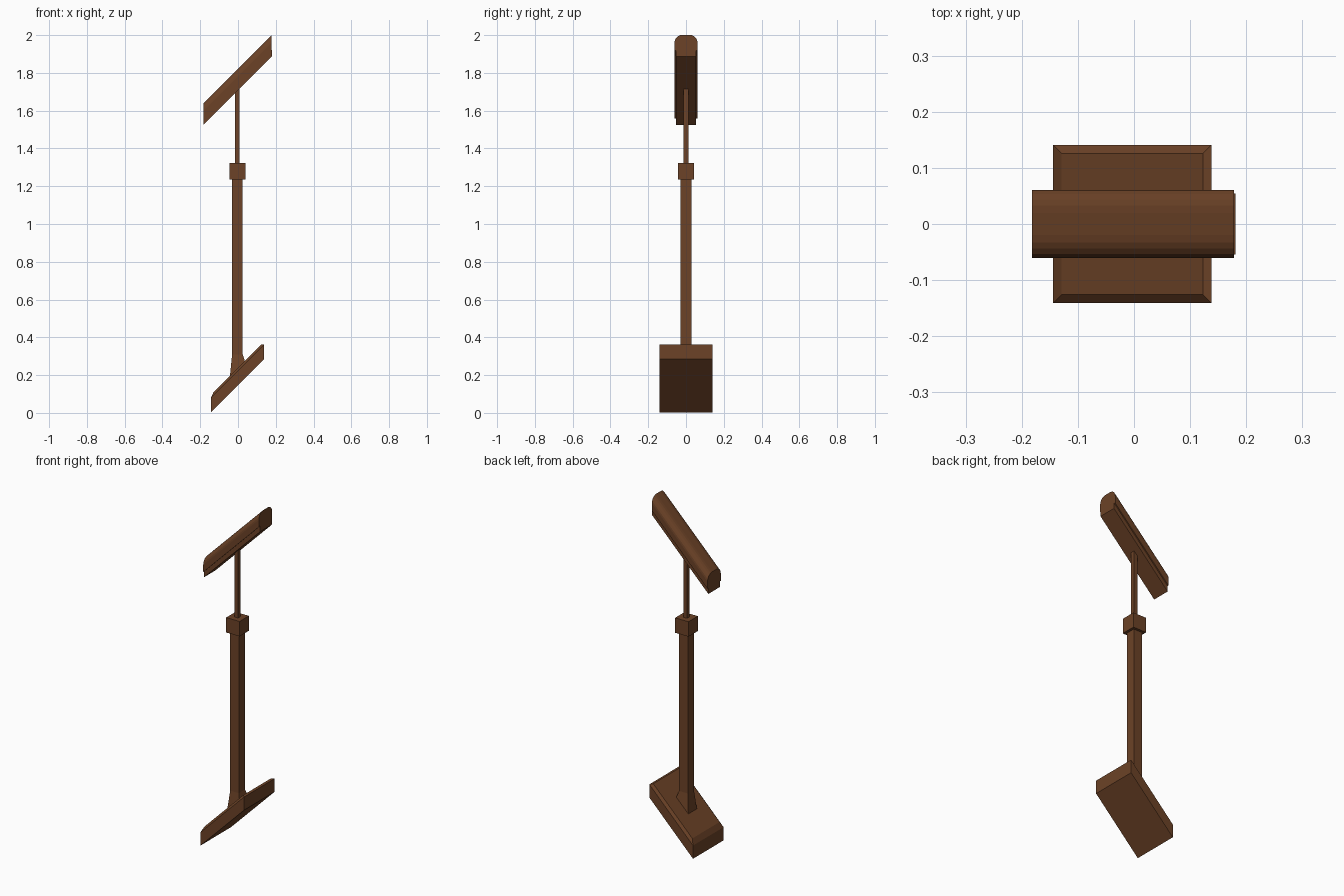
import bpy, bmesh, math

if "Cube" in bpy.data.objects:
    bpy.data.objects.remove(bpy.data.objects["Cube"])

wood = bpy.data.materials.new("brown_wood")
wood.diffuse_color = (0.15, 0.055, 0.02, 1)
wood.use_nodes = True
wood.node_tree.nodes["Principled BSDF"].inputs["Base Color"].default_value = wood.diffuse_color


def loft(name, rings):
    """Closed solid through rings of points, all with the same count."""
    bm = bmesh.new()
    loops = [[bm.verts.new(p) for p in ring] for ring in rings]
    n = len(loops[0])
    for a, b in zip(loops, loops[1:]):
        for i in range(n):
            j = (i + 1) % n
            bm.faces.new((a[i], a[j], b[j], b[i]))
    bm.faces.new(loops[0])
    bm.faces.new(loops[-1])
    bmesh.ops.recalc_face_normals(bm, faces=bm.faces)
    me = bpy.data.meshes.new(name)
    bm.to_mesh(me)
    bm.free()
    me.materials.append(wood)
    ob = bpy.data.objects.new(name, me)
    bpy.context.collection.objects.link(ob)
    return ob


def square(h, z, slope=0, cx=-0.003):
    """Square ring of half width h; slope 1 tilts it along the stair pitch."""
    return [(cx + sx * h, sy * h, z + slope * (cx + sx * h))
            for sx, sy in ((-1, -1), (1, -1), (1, 1), (-1, 1))]


def pitched(name, profile, x0, x1):
    """Sweep a (y, z) profile along the 45 degree stair pitch."""
    loft(name, [[(x, y, z + x) for y, z in profile] for x in (x0, x1)])


# Sloping foot block with bevelled top edge
loft("base_block", [square(0.141, 0.146, 1), square(0.141, 0.223, 1),
                    square(0.126, 0.24, 1)])

# Post with flared foot
loft("post", [square(0.04, 0.235, 1), square(0.028, 0.31), square(0.028, 1.24)])

# Collar and thin upper rod
loft("collar", [square(0.043, 1.235), square(0.043, 1.322)])
loft("upper_rod", [square(0.012, 1.32), square(0.012, 1.715, 1)])

# Handrail with rounded top shoulders
arc = [(0.02 + 0.041 * math.sin(math.radians(a)),
        1.782 + 0.041 * math.cos(math.radians(a))) for a in range(0, 91, 18)]
right = arc + [(0.061, 1.74)]
pitched("handrail", right + [(-y, z) for y, z in reversed(right)], -0.182, 0.178)

# Fillet strip under the handrail
pitched("under_rail", [(-0.054, 1.707), (0.054, 1.707),
                       (0.054, 1.742), (-0.054, 1.742)], -0.182, 0.181)
